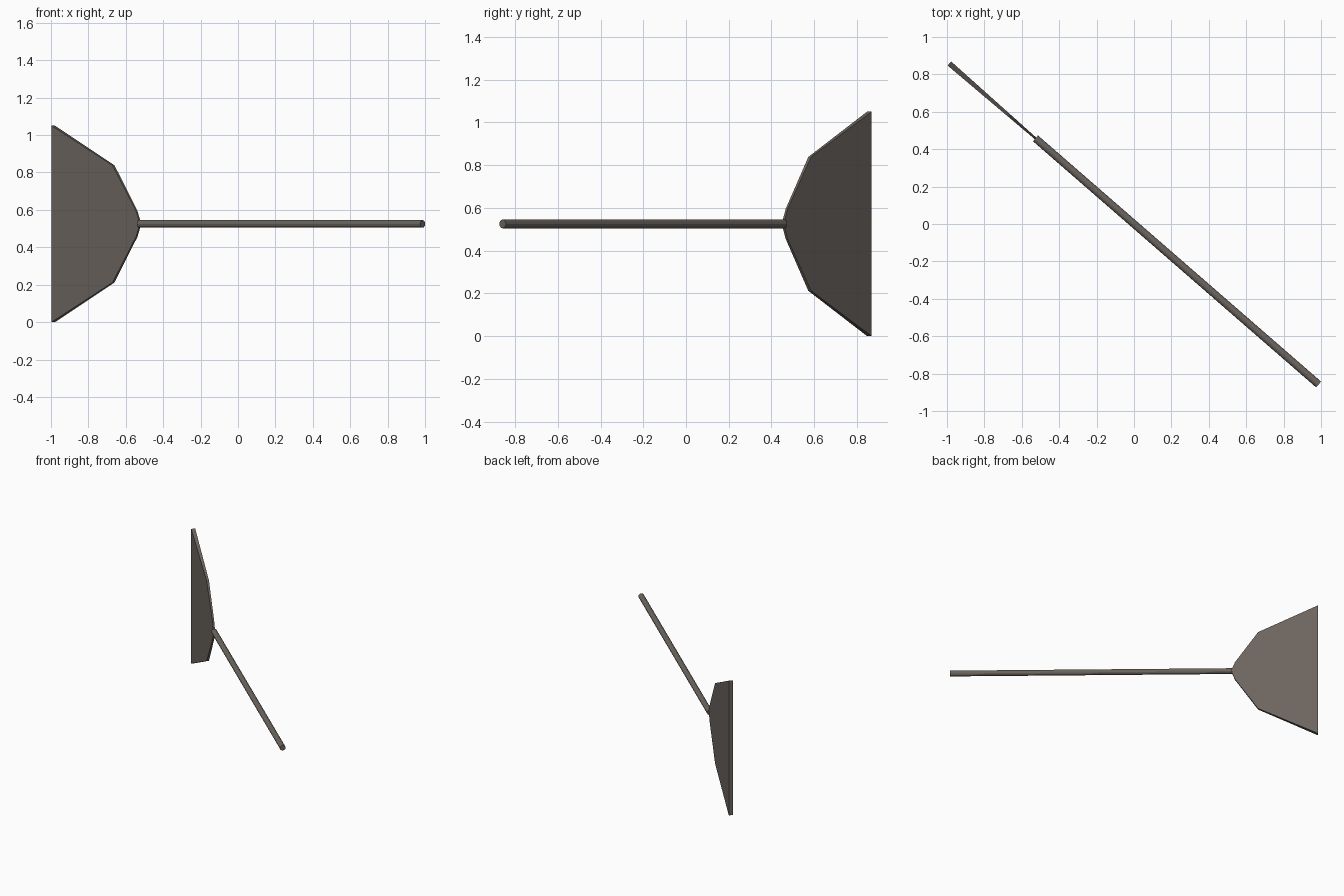
import bpy, bmesh, math
from mathutils import Matrix

if "Cube" in bpy.data.objects:
    bpy.data.objects.remove(bpy.data.objects["Cube"])

mat = bpy.data.materials.new("dark_metal")
mat.diffuse_color = (0.15, 0.13, 0.115, 1)
mat.use_nodes = True
mat.node_tree.nodes["Principled BSDF"].inputs["Base Color"].default_value = mat.diffuse_color

# local frame: x runs along the tool, z is up, placed at mid height
PLACE = Matrix.Translation((0, 0, 0.525)) @ Matrix.Rotation(math.radians(-41), 4, 'Z')


def finish(bm, name):
    bmesh.ops.recalc_face_normals(bm, faces=bm.faces[:])
    bm.transform(PLACE)
    mesh = bpy.data.meshes.new(name)
    bm.to_mesh(mesh)
    bm.free()
    mesh.materials.append(mat)
    ob = bpy.data.objects.new(name, mesh)
    bpy.context.collection.objects.link(ob)
    return ob


# blade: flared plate, thick at the outer edge, thin at the shaft
# stations: distance along tool, half width, half thickness
stations = [(-1.308, 0.525, 0.0145), (-0.882, 0.313, 0.0085),
            (-0.718, 0.07, 0.006), (-0.698, 0.02, 0.006)]
bm = bmesh.new()
rings = [[bm.verts.new((s, sy * t, sz * w))
          for sy, sz in ((-1, -1), (1, -1), (1, 1), (-1, 1))]
         for s, w, t in stations]
for a, b in zip(rings, rings[1:]):
    for i in range(4):
        j = (i + 1) % 4
        bm.faces.new((a[i], a[j], b[j], b[i]))
bm.faces.new(rings[0])
bm.faces.new(rings[-1])
finish(bm, "blade")

# handle: plain round rod
start, end, radius = -0.698, 1.308, 0.0205
bm = bmesh.new()
bmesh.ops.create_cone(bm, cap_ends=True, segments=12, radius1=radius,
                      radius2=radius, depth=end - start)
bm.transform(Matrix.Translation(((start + end) / 2, 0, 0)) @ Matrix.Rotation(math.pi / 2, 4, 'Y'))
finish(bm, "handle")
